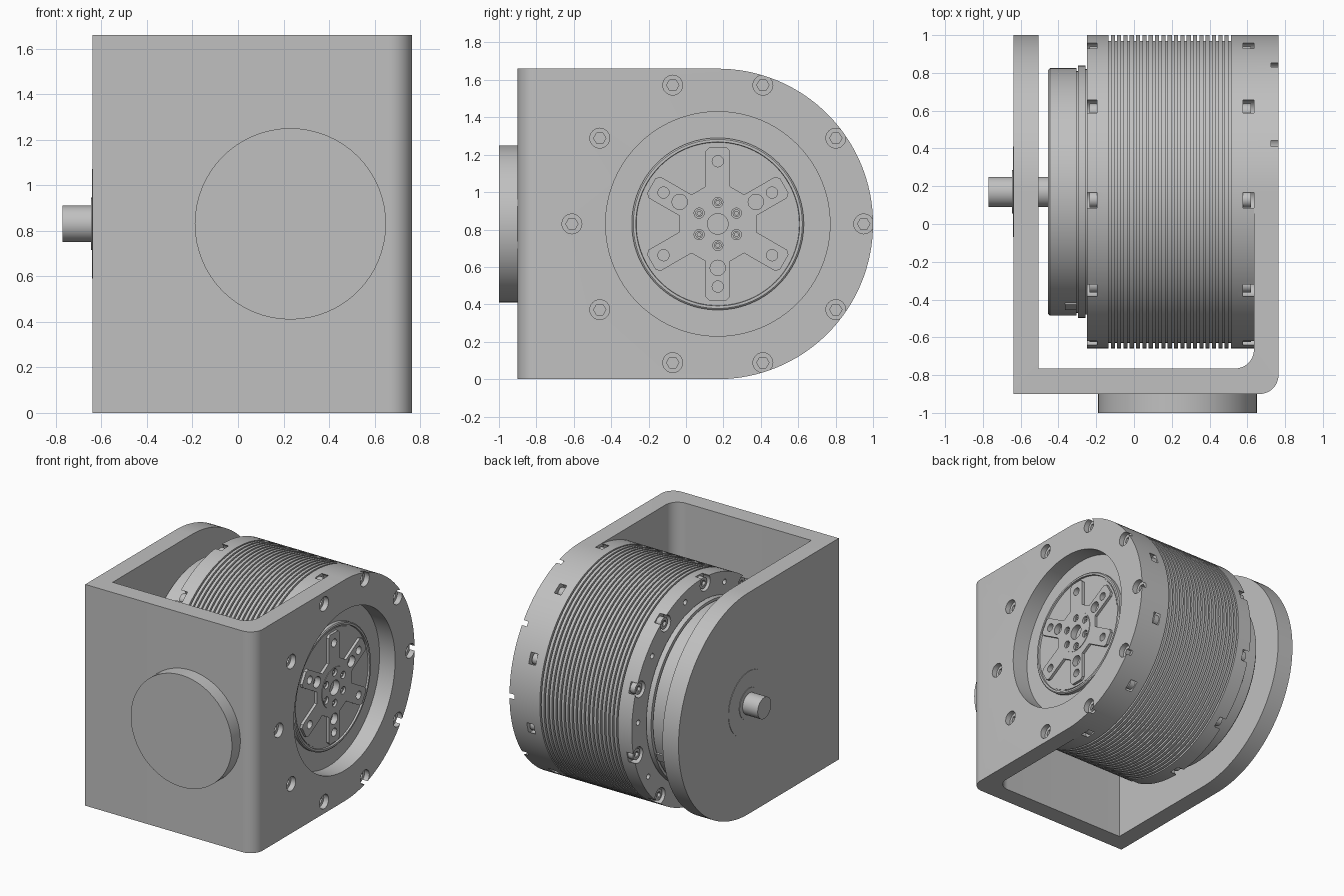
import bpy, bmesh
from math import sin, cos, pi, radians

if "Cube" in bpy.data.objects:
    bpy.data.objects.remove(bpy.data.objects["Cube"])

AY, AZ, R = 0.17, 0.83, 0.83      # drum axis and outer radius
PLATE_IN, PLATE_OUT = 0.635, 0.765

grey = bpy.data.materials.new("machined_grey")
grey.use_nodes = True
COLOUR = (0.53, 0.53, 0.53, 1)
grey.diffuse_color = COLOUR
grey.node_tree.nodes["Principled BSDF"].inputs["Base Color"].default_value = COLOUR
parts = []


def finish(name, bm):
    bmesh.ops.recalc_face_normals(bm, faces=bm.faces[:])
    mesh = bpy.data.meshes.new(name)
    bm.to_mesh(mesh)
    bm.free()
    mesh.materials.append(grey)
    ob = bpy.data.objects.new(name, mesh)
    bpy.context.collection.objects.link(ob)
    parts.append(ob)
    return ob


def prism(name, outlines, axis, lo, hi):
    """Extrude closed 2D outlines along an axis."""
    place = {"x": lambda p, t: (t, p[0], p[1]),
             "y": lambda p, t: (p[0], t, p[1]),
             "z": lambda p, t: (p[0], p[1], t)}[axis]
    bm = bmesh.new()
    for pts in outlines:
        a = [bm.verts.new(place(p, lo)) for p in pts]
        b = [bm.verts.new(place(p, hi)) for p in pts]
        bm.faces.new(a)
        bm.faces.new(b[::-1])
        for i in range(len(a)):
            j = (i + 1) % len(a)
            bm.faces.new((a[i], a[j], b[j], b[i]))
    return finish(name, bm)


def lathe(name, profile, segs=128):
    """Revolve (x, radius) points about the drum axis, capping both ends."""
    bm = bmesh.new()
    rings = [[bm.verts.new((x, AY + r * cos(2 * pi * i / segs), AZ + r * sin(2 * pi * i / segs)))
              for i in range(segs)] for x, r in profile]
    for a, b in zip(rings, rings[1:]):
        for i in range(segs):
            j = (i + 1) % segs
            bm.faces.new((a[i], a[j], b[j], b[i]))
    bm.faces.new(rings[0])
    bm.faces.new(rings[-1])
    return finish(name, bm)


def arc(c, r, start, end, n):
    return [(c[0] + r * cos(radians(start + (end - start) * i / n)),
             c[1] + r * sin(radians(start + (end - start) * i / n))) for i in range(n + 1)]


def circle(c, r, n=32):
    return arc(c, r, 0, 360, n)[:-1]


def polar(r, deg):
    return (AY + r * cos(radians(deg)), AZ + r * sin(radians(deg)))


def around(r_pitch, r_hole, count, offset=0, n=24):
    return [circle(polar(r_pitch, offset + 360 * k / count), r_hole, n) for k in range(count)]


def boolean(ob, cutter, op="DIFFERENCE", keep=False):
    mod = ob.modifiers.new("cut", "BOOLEAN")
    mod.operation, mod.object, mod.solver = op, cutter, "EXACT"
    bpy.context.view_layer.objects.active = ob
    bpy.ops.object.modifier_apply(modifier=mod.name)
    if not keep:
        parts.remove(cutter)
        bpy.data.objects.remove(cutter)


# U bracket: plan outline trimmed by the rounded side outline
plan = ([(-0.638, 1.1), (-0.638, -0.9)]
        + arc((PLATE_OUT - 0.1, -0.8), 0.1, -90, 0, 10)
        + [(PLATE_OUT, 1.1), (PLATE_IN, 1.1)]
        + arc((PLATE_IN - 0.1, -0.665), 0.1, 0, -90, 10)
        + [(-0.505, -0.765), (-0.505, 1.1)])
bracket = prism("bracket", [plan], "z", -0.1, 1.8)
side = [(-1.2, 0)] + arc((AY, AZ), R, -90, 90, 64) + [(-1.2, 2 * AZ)]
boolean(bracket, prism("side_cutter", [side], "x", -0.9, 0.9), "INTERSECT")
boolean(bracket, prism("window_cutter", [circle((AY, AZ), 0.6, 96)], "x", 0.5, 0.9))
boolean(bracket, prism("bore_cutter", around(0.78, 0.053, 10), "x", PLATE_OUT - 0.04, 0.9))
boolean(bracket, prism("hex_cutter", around(0.78, 0.033, 10, 0, 6), "x", PLATE_OUT - 0.075, 0.9))

# Round boss on the front wall
prism("front_boss", [circle((0.23, AZ), 0.42, 64)], "y", -1.0, -0.89)

# Shaft with bearing cover on the right wall
lathe("shaft", [(-0.77, 0.08), (-0.44, 0.08)], 48)
lathe("bearing_cover", [(-0.645, 0.115), (-0.641, 0.115), (-0.641, 0.24), (-0.63, 0.24)], 64)

# Finned drum body
fins, x, pitch, groove = [(-0.15, R)], -0.135, 0.0335, 0.012
while x < 0.52:
    fins += [(x, R), (x, R - 0.03), (x + groove, R - 0.03), (x + groove, R)]
    x += pitch
fins.append((0.545, R))
lathe("drum_fins", fins)

# Drum rims with bolt pockets, socket bolts and small holes
for name, x0, x1, px0, px1 in (("right_rim", -0.25, -0.15, -0.3, -0.195),
                               ("left_rim", 0.545, 0.636, 0.578, 0.7)):
    rim = lathe(name, [(x0, R), (x1, R)])
    boolean(rim, prism("pocket_cutter", around(0.785, 0.06, 10, 21), "x", px0, px1))
    if x0 < 0:
        boolean(rim, prism("pin_cutter", around(0.755, 0.02, 10, 39, 16), "x", -0.3, -0.21))
    b0, b1 = (-0.235, -0.19) if x0 < 0 else (0.575, 0.62)
    bolts = prism(name + "_bolts", around(0.78, 0.042, 10, 21), "x", b0, b1)
    boolean(bolts, prism("socket_cutter", around(0.78, 0.024, 10, 21, 6), "x",
                         b0 - 0.02 if x0 < 0 else b1 - 0.02,
                         b0 + 0.02 if x0 < 0 else b1 + 0.02))

# Narrower rear housing with its flange
lathe("rear_housing", [(-0.455, 0.645), (-0.445, 0.655), (-0.305, 0.655), (-0.305, 0.64),
                       (-0.297, 0.64), (-0.297, 0.668), (-0.257, 0.668),
                       (-0.257, 0.65), (-0.24, 0.65)])

# Cable connectors on the rear housing
for k, deg in enumerate((157, 337)):
    u, v = polar(0.648, deg), (cos(radians(deg)) * 0.016, sin(radians(deg)) * 0.016)
    w = (-v[1] * 2.2, v[0] * 2.2)
    box = [(u[0] + i * v[0] + j * w[0], u[1] + i * v[1] + j * w[1])
           for i, j in ((-1, -1), (1, -1), (1, 1), (-1, 1))]
    prism("connector_" + str(k + 1), [box], "x", -0.365, -0.305)

# Seal ring around the output disc
lathe("output_ring", [(0.63, 0.46), (0.662, 0.46), (0.668, 0.452), (0.668, 0.438),
                      (0.655, 0.436), (0.655, 0.425), (0.63, 0.425)], 96)

# Output disc with six raised spokes and a hub
disc = lathe("output_disc", [(0.63, 0.428), (0.66, 0.428)], 96)
star = []
for k in range(6):
    a = radians(30 + 60 * k)
    for s, t in ((0.2, -1), (0.39, -1), (0.41, -0.7), (0.41, 0.7), (0.39, 1), (0.2, 1)):
        t *= 0.065
        star.append((AY + s * cos(a) - t * sin(a), AZ + s * sin(a) + t * cos(a)))
spokes = prism("output_spokes", [star], "x", 0.65, 0.68)
hub = lathe("output_hub", [(0.65, 0.15), (0.684, 0.15)], 64)
holes = prism("hole_cutter",
              around(0.335, 0.03, 6, 30) + around(0.235, 0.041, 3, 30)
              + around(0.115, 0.027, 6, 30) + [circle((AY, AZ), 0.055)], "x", 0.61, 0.75)
for ob in (disc, spokes):
    boolean(ob, holes, keep=True)
boolean(hub, holes)

# Hub screws
screws = prism("hub_screws", around(0.115, 0.02, 6, 30), "x", 0.63, 0.672)
boolean(screws, prism("screw_cutter", around(0.115, 0.011, 6, 30, 6), "x", 0.655, 0.7))

# Smooth round surfaces, keep crisp edges
bpy.ops.object.select_all(action="DESELECT")
for ob in parts:
    ob.select_set(True)
bpy.context.view_layer.objects.active = bracket
bpy.ops.object.shade_smooth_by_angle(angle=radians(30))
